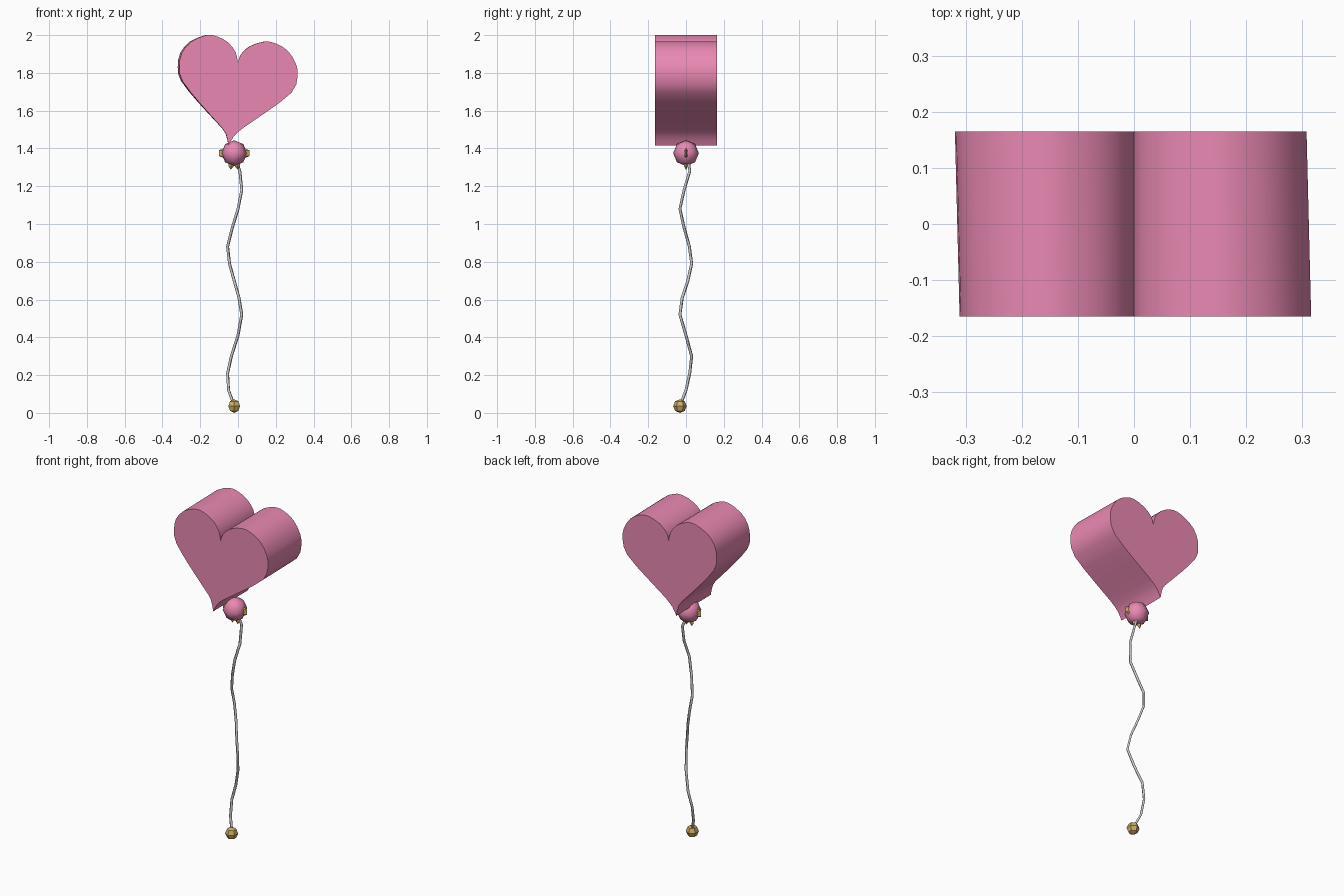
import bpy, bmesh, math
from mathutils import Vector

if "Cube" in bpy.data.objects:
    bpy.data.objects.remove(bpy.data.objects["Cube"])


def material(name, color):
    m = bpy.data.materials.new(name)
    m.diffuse_color = (*color, 1)
    m.use_nodes = True
    m.node_tree.nodes["Principled BSDF"].inputs["Base Color"].default_value = m.diffuse_color
    return m


PINK = material("pink", (0.82, 0.25, 0.45))
GOLD = material("gold", (0.62, 0.42, 0.13))


def finish(obj, name, mat=None, angle=None):
    obj.name = name
    if mat:
        obj.data.materials.append(mat)
    if angle:
        bpy.ops.object.select_all(action='DESELECT')
        obj.select_set(True)
        bpy.context.view_layer.objects.active = obj
        bpy.ops.object.shade_smooth_by_angle(angle=math.radians(angle))
    return obj


def smooth_path(pts, steps=2):
    # Catmull-Rom through the points, last point left out
    p = [Vector(q) for q in pts]
    p = [2 * p[0] - p[1]] + p + [2 * p[-1] - p[-2]]
    out = []
    for a, b, c, d in zip(p, p[1:], p[2:], p[3:]):
        for i in range(steps):
            t = i / steps
            out.append(0.5 * (2 * b + (c - a) * t + (2 * a - 5 * b + 4 * c - d) * t**2
                              + (3 * b - a - 3 * c + d) * t**3))
    return out


# Heart balloon: leaning outline, notch to tip to notch
left = [(0, 1.852), (-.013, 1.91), (-.055, 1.963), (-.115, 1.994), (-.17, 2.0),
        (-.252, 1.965), (-.302, 1.905), (-.315, 1.83), (-.298, 1.757),
        (-.205, 1.64), (-.105, 1.53), (-.066, 1.48), (-.05, 1.415)]
right = [(-.05, 1.415), (-.024, 1.462), (.025, 1.507), (.14, 1.587), (.28, 1.695),
         (.311, 1.78), (.303, 1.848), (.26, 1.917), (.2, 1.955), (.14, 1.966),
         (.06, 1.94), (.013, 1.895), (0, 1.852)]
outline = smooth_path(left) + smooth_path(right)
bm = bmesh.new()
front, back = [[bm.verts.new((p.x - 0.08 * y * abs(p.x), y, p.y)) for p in outline]
               for y in (-.165, .165)]
n = len(outline)
bm.faces.new(front)
bm.faces.new(back[::-1])
for i in range(n):
    j = (i + 1) % n
    bm.faces.new((front[j], front[i], back[i], back[j]))
bmesh.ops.recalc_face_normals(bm, faces=bm.faces)
mesh = bpy.data.meshes.new("heart")
bm.to_mesh(mesh)
bm.free()
heart = bpy.data.objects.new("heart", mesh)
bpy.context.collection.objects.link(heart)
finish(heart, "heart_balloon", PINK, 40)

# Knot under the heart
bpy.ops.mesh.primitive_uv_sphere_add(segments=8, ring_count=4, radius=.068,
                                     location=(-.02, 0, 1.375))
finish(bpy.context.object, "knot", PINK, 60)


def gem(name, loc, size, tilt=0):
    # Stretched octahedron
    bpy.ops.mesh.primitive_uv_sphere_add(segments=4, ring_count=2, radius=1, location=loc,
                                         rotation=(0, tilt, 0))
    bpy.context.object.scale = size
    finish(bpy.context.object, name, GOLD)


# Bow loops and tails
for side, label in ((-1, "left"), (1, "right")):
    gem("bow_loop_" + label, (-.02 + side * .046, 0, 1.375), (.041, .014, .03))
    gem("bow_tail_" + label, (-.02 + side * .015, 0, 1.325), (.016, .012, .038), -side * .1)

# Wavy string
path = [(-.015, .01, 1.35), (.01, .02, 1.28), (.02, -.01, 1.18), (0, -.032, 1.08),
        (-.03, -.01, .98), (-.055, .018, .88), (-.045, .03, .79), (-.02, .01, .7),
        (.005, -.02, .61), (.02, -.032, .52), (0, 0, .41), (-.035, .03, .3),
        (-.055, .02, .21), (-.05, 0, .12), (-.02, -.03, .04)]
curve = bpy.data.curves.new("string", 'CURVE')
curve.dimensions = '3D'
curve.bevel_depth = .008
curve.bevel_resolution = 0
curve.use_fill_caps = True
spline = curve.splines.new('POLY')
spline.points.add(len(path) - 1)
for pt, co in zip(spline.points, path):
    pt.co = (*co, 1)
string = bpy.data.objects.new("string", curve)
bpy.context.collection.objects.link(string)

# Weight bead at the end of the string
bpy.ops.mesh.primitive_uv_sphere_add(segments=6, ring_count=4, radius=.036,
                                     location=(-.02, -.032, .036))
finish(bpy.context.object, "weight_bead", GOLD)
